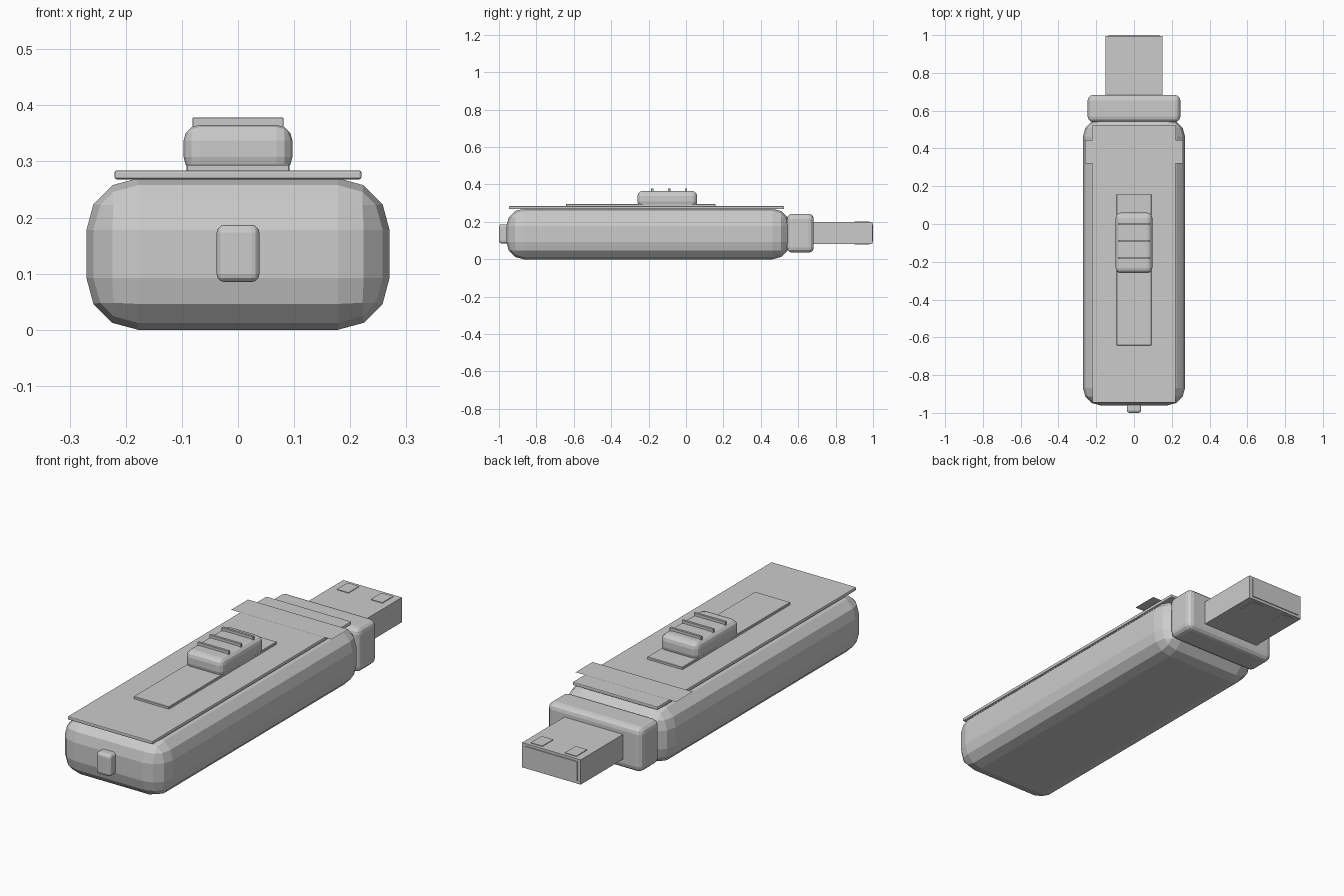
import bpy
import bmesh

default_cube = bpy.data.objects.get("Cube")
if default_cube:
    bpy.data.objects.remove(default_cube, do_unlink=True)

grey = bpy.data.materials.new("plain grey")
grey.use_nodes = True
colour = (0.6, 0.6, 0.6, 1)
grey.diffuse_color = colour
grey.node_tree.nodes["Principled BSDF"].inputs["Base Color"].default_value = colour


def block(name, x, y, z, bevel=0.0, segments=2):
    """Box spanning the given (low, high) ranges, with rounded edges."""
    spans = (x, y, z)
    bm = bmesh.new()
    bmesh.ops.create_cube(bm, size=1)
    for v in bm.verts:
        v.co = [lo if c < 0 else hi for c, (lo, hi) in zip(v.co, spans)]
    if bevel:
        bmesh.ops.bevel(bm, geom=bm.edges[:], offset=bevel, segments=segments,
                        profile=0.5, affect='EDGES', clamp_overlap=True)
    return finish(name, bm)


def finish(name, bm):
    mesh = bpy.data.meshes.new(name)
    bm.to_mesh(mesh)
    bm.free()
    mesh.materials.append(grey)
    obj = bpy.data.objects.new(name, mesh)
    bpy.context.collection.objects.link(obj)
    return obj


def half(w):
    return (-w, w)


# Main casing, collar and end button
block("body", half(0.27), (-0.96, 0.555), (0, 0.27), 0.092, 3)
block("collar", half(0.245), (0.54, 0.683), (0.035, 0.243), 0.028, 3)
block("end_button", half(0.038), (-1, -0.94), (0.085, 0.187), 0.014, 3)

# Top cover plate and the thin band lying across it
block("top_panel", half(0.22), (-0.947, 0.525), (0.268, 0.284), 0.004, 2)
band = bmesh.new()
bmesh.ops.create_grid(band, x_segments=1, y_segments=1, size=0.5)
for v in band.verts:
    v.co = (v.co.x * 0.52, 0.383 + v.co.y * 0.125, 0.288)
finish("cross_band", band)

# Slider with its track and grip ridges
block("slider_track", half(0.092), (-0.642, 0.157), (0.28, 0.295), 0.002, 1)
block("slider", half(0.097), (-0.26, 0.06), (0.28, 0.365), 0.028, 3)
for i in range(3):
    y = -0.18 + i * 0.09
    block(f"grip_ridge_{i + 1}", half(0.081), (y - 0.006, y + 0.006), (0.355, 0.378), 0.001, 1)

# Metal plug with end plate and contact squares above and below
block("plug", half(0.152), (0.66, 0.996), (0.082, 0.198))
block("plug_end_plate", half(0.135), (0.99, 1), (0.095, 0.186))
for side, x in (("left", 0.088), ("right", -0.088)):
    for level, z in (("top", 0.198), ("bottom", 0.082)):
        block(f"{level}_{side}_contact", (x - 0.03, x + 0.03), (0.9, 0.98), (z - 0.003, z + 0.003))
